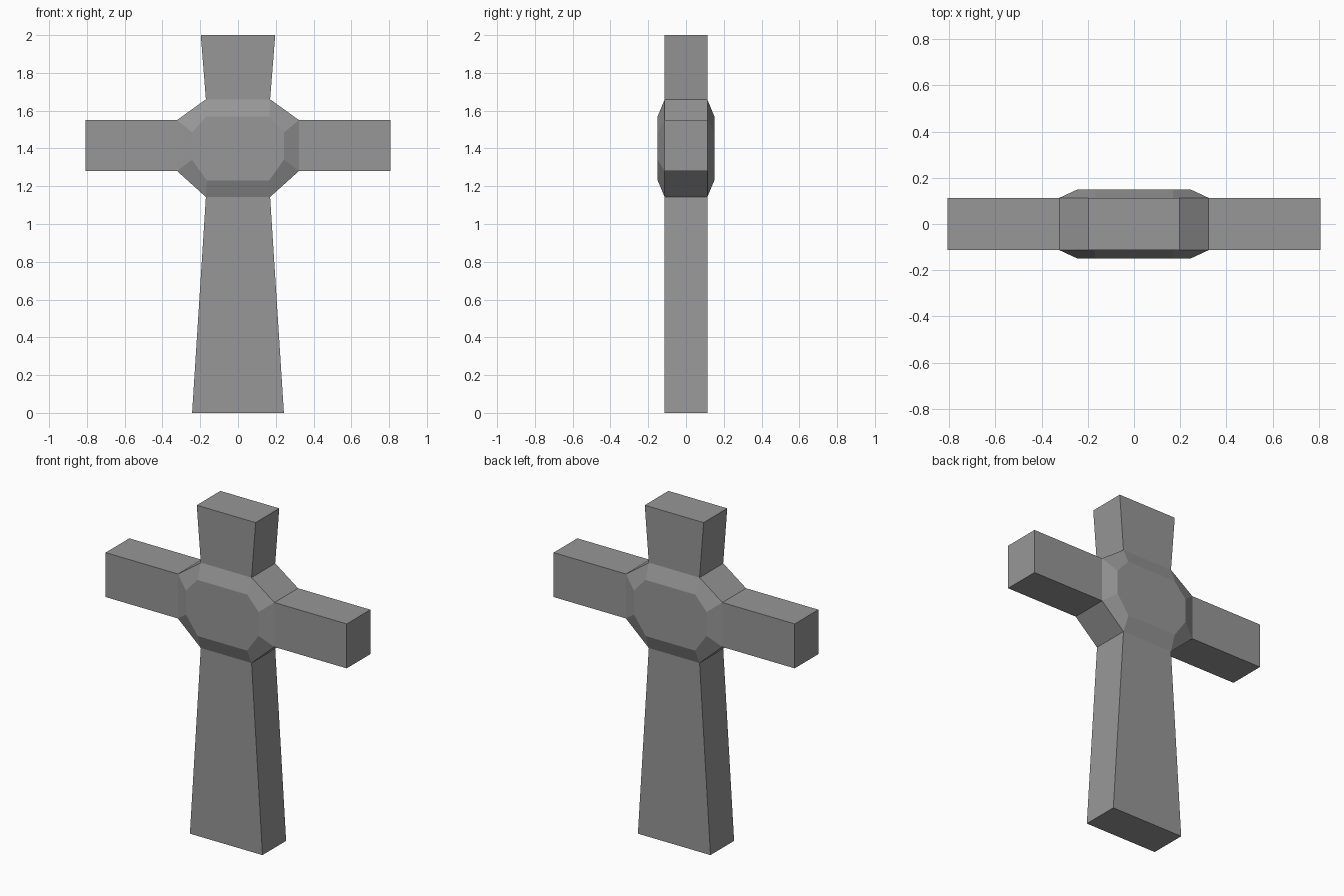
import bpy
import bmesh

if "Cube" in bpy.data.objects:
    bpy.data.objects.remove(bpy.data.objects["Cube"])

BODY_Y, HUB_Y = 0.113, 0.15

# Octagon profiles (x, z) of the hub: outer silhouette and raised inner panel
outer = [(-0.17, 1.143), (0.17, 1.143), (0.323, 1.281), (0.323, 1.55),
         (0.17, 1.66), (-0.17, 1.66), (-0.323, 1.55), (-0.323, 1.281)]
inner = [(-0.165, 1.231), (0.165, 1.231), (0.243, 1.34), (0.243, 1.485),
         (0.167, 1.57), (-0.167, 1.57), (-0.243, 1.485), (-0.243, 1.34)]

bm = bmesh.new()


def ring(profile, y):
    return [bm.verts.new((x, y, z)) for x, z in profile]


# Hub: lofted rings from the front panel to the back panel
rings = [ring(inner, -HUB_Y), ring(outer, -BODY_Y),
         ring(outer, BODY_Y), ring(inner, HUB_Y)]
walls = []
for level, (a, b) in enumerate(zip(rings, rings[1:])):
    for i in range(8):
        j = (i + 1) % 8
        face = bm.faces.new((a[i], a[j], b[j], b[i]))
        if level == 1:
            walls.append(face)
bm.faces.new(rings[0])
bm.faces.new(rings[-1])


def limb(face, half_width=None, z=None, x=None):
    """Pull a hub wall outwards to form one limb of the cross."""
    new = bmesh.ops.extrude_discrete_faces(bm, faces=[face])["faces"][0]
    for v in new.verts:
        if x is not None:
            v.co.x = x
        else:
            v.co.x = half_width if v.co.x > 0 else -half_width
            v.co.z = z


# Shaft, right arm, head and left arm
limb(walls[0], half_width=0.243, z=0.0)
limb(walls[2], x=0.807)
limb(walls[4], half_width=0.197, z=2.0)
limb(walls[6], x=-0.807)

bmesh.ops.recalc_face_normals(bm, faces=bm.faces)
mesh = bpy.data.meshes.new("stone_cross")
bm.to_mesh(mesh)
bm.free()

# Dark grey stone
stone = bpy.data.materials.new("dark_stone")
stone.diffuse_color = (0.31, 0.31, 0.31, 1.0)
stone.use_nodes = True
stone.node_tree.nodes["Principled BSDF"].inputs["Base Color"].default_value = stone.diffuse_color
mesh.materials.append(stone)
bpy.context.collection.objects.link(bpy.data.objects.new("stone_cross", mesh))
